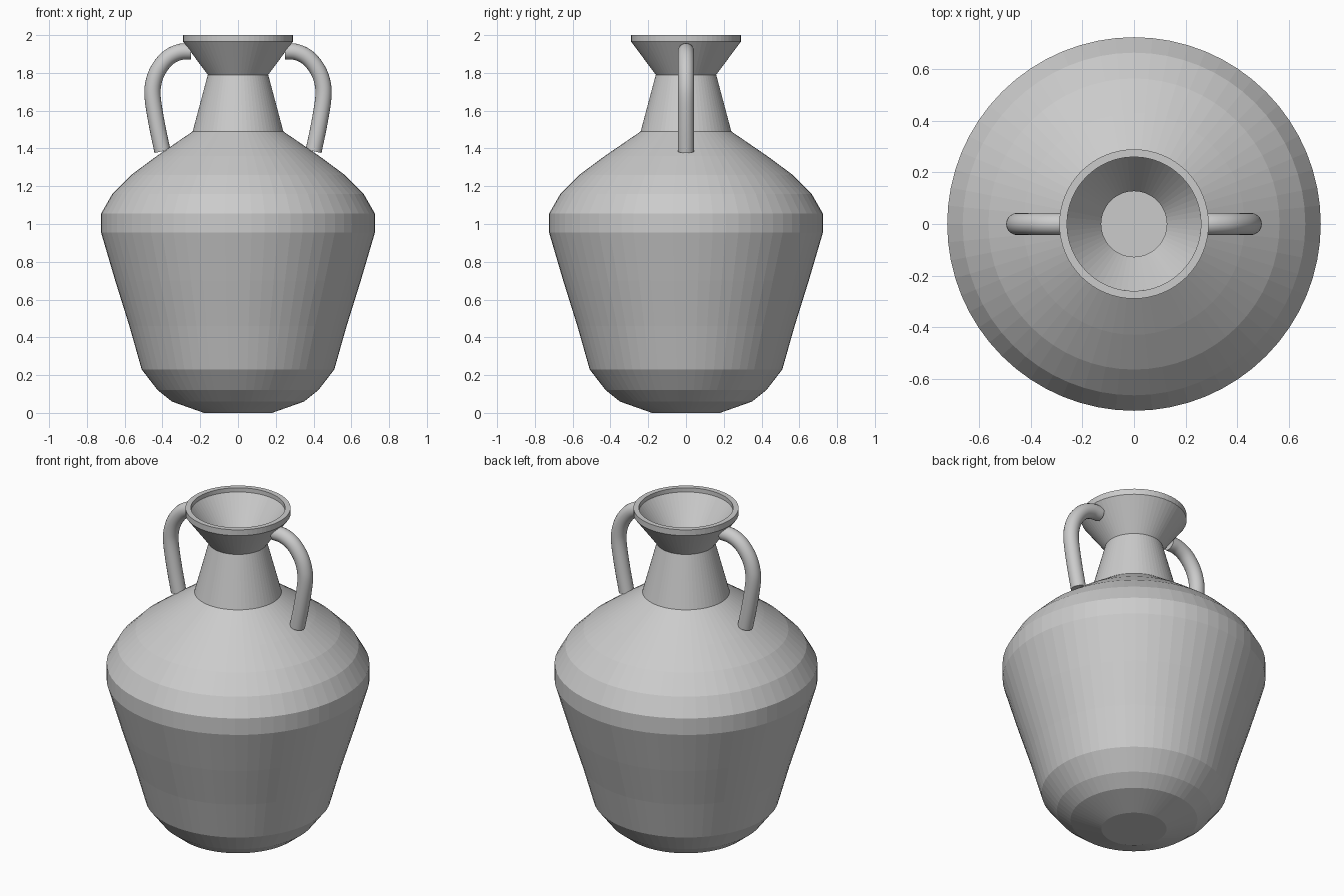
import bpy, bmesh, math
from mathutils import Vector

cube = bpy.data.objects.get("Cube")
if cube:
    bpy.data.objects.remove(cube, do_unlink=True)

SEGMENTS = 64

# One plain clay colour
clay = bpy.data.materials.new("grey_clay")
clay.use_nodes = True
grey = (0.6, 0.6, 0.6, 1)
clay.diffuse_color = grey
clay.node_tree.nodes["Principled BSDF"].inputs["Base Color"].default_value = grey


def add_object(name, bm):
    mesh = bpy.data.meshes.new(name)
    bm.to_mesh(mesh)
    bm.free()
    mesh.materials.append(clay)
    obj = bpy.data.objects.new(name, mesh)
    bpy.context.collection.objects.link(obj)
    return obj


def bridge(bm, rings):
    for low, high in zip(rings, rings[1:]):
        n = len(low)
        for i in range(n):
            j = (i + 1) % n
            bm.faces.new((low[i], low[j], high[j], high[i]))


def lathe(name, profile):
    """Revolve (radius, height) points upward, closing the bottom."""
    bm = bmesh.new()
    rings = []
    for r, z in profile:
        angles = [math.tau * i / SEGMENTS for i in range(SEGMENTS)]
        rings.append([bm.verts.new((r * math.cos(a), r * math.sin(a), z)) for a in angles])
    bridge(bm, rings)
    bm.faces.new(rings[0][::-1])
    return add_object(name, bm)


def tube(name, path, radius, sides=20):
    """Sweep a round section along a path in the xz plane, capping both ends."""
    bm = bmesh.new()
    rings = []
    for i, p in enumerate(path):
        tangent = (path[min(i + 1, len(path) - 1)] - path[max(i - 1, 0)]).normalized()
        across = Vector((0, 1, 0))
        normal = tangent.cross(across)
        ring = []
        for k in range(sides):
            a = math.tau * k / sides
            ring.append(bm.verts.new(p + radius * (math.cos(a) * across + math.sin(a) * normal)))
        rings.append(ring)
    bridge(bm, rings)
    bm.faces.new(rings[0])
    bm.faces.new(rings[-1])
    bmesh.ops.recalc_face_normals(bm, faces=bm.faces)
    return add_object(name, bm)


def smooth_path(points, steps=5):
    """Catmull-Rom curve through the points."""
    pts = [2 * points[0] - points[1], *points, 2 * points[-1] - points[-2]]
    out = []
    for a, b, c, d in zip(pts, pts[1:], pts[2:], pts[3:]):
        for s in range(steps):
            t = s / steps
            out.append(0.5 * (2 * b + (c - a) * t + (2 * a - 5 * b + 4 * c - d) * t**2
                              + (3 * b - a - 3 * c + d) * t**3))
    return out + [points[-1]]


# Hollow vessel: foot, belly, shoulder, neck and flared mouth
jar = lathe("jar_body", [
    (0.18, 0), (0.35, 0.06), (0.425, 0.12), (0.51, 0.23), (0.575, 0.46),
    (0.65, 0.70), (0.725, 0.955), (0.725, 1.055), (0.665, 1.16), (0.565, 1.26),
    (0.43, 1.36), (0.24, 1.49), (0.16, 1.79), (0.29, 1.965), (0.29, 2)])
wall = jar.modifiers.new("wall", "SOLIDIFY")
wall.thickness = 0.03
wall.offset = -1
wall.use_even_offset = True

# Handles from the mouth down to the shoulder, one on each side
arch = [(0.25, 1.915), (0.31, 1.91), (0.37, 1.88), (0.42, 1.82),
        (0.447, 1.75), (0.452, 1.67), (0.43, 1.53), (0.40, 1.385)]
for side, name in ((1, "left_handle"), (-1, "right_handle")):
    handle = tube(name, smooth_path([Vector((side * x, 0, z)) for x, z in arch]), 0.043)
    bpy.ops.object.select_all(action="DESELECT")
    handle.select_set(True)
    bpy.context.view_layer.objects.active = handle
    bpy.ops.object.shade_smooth_by_angle(angle=math.radians(40))
